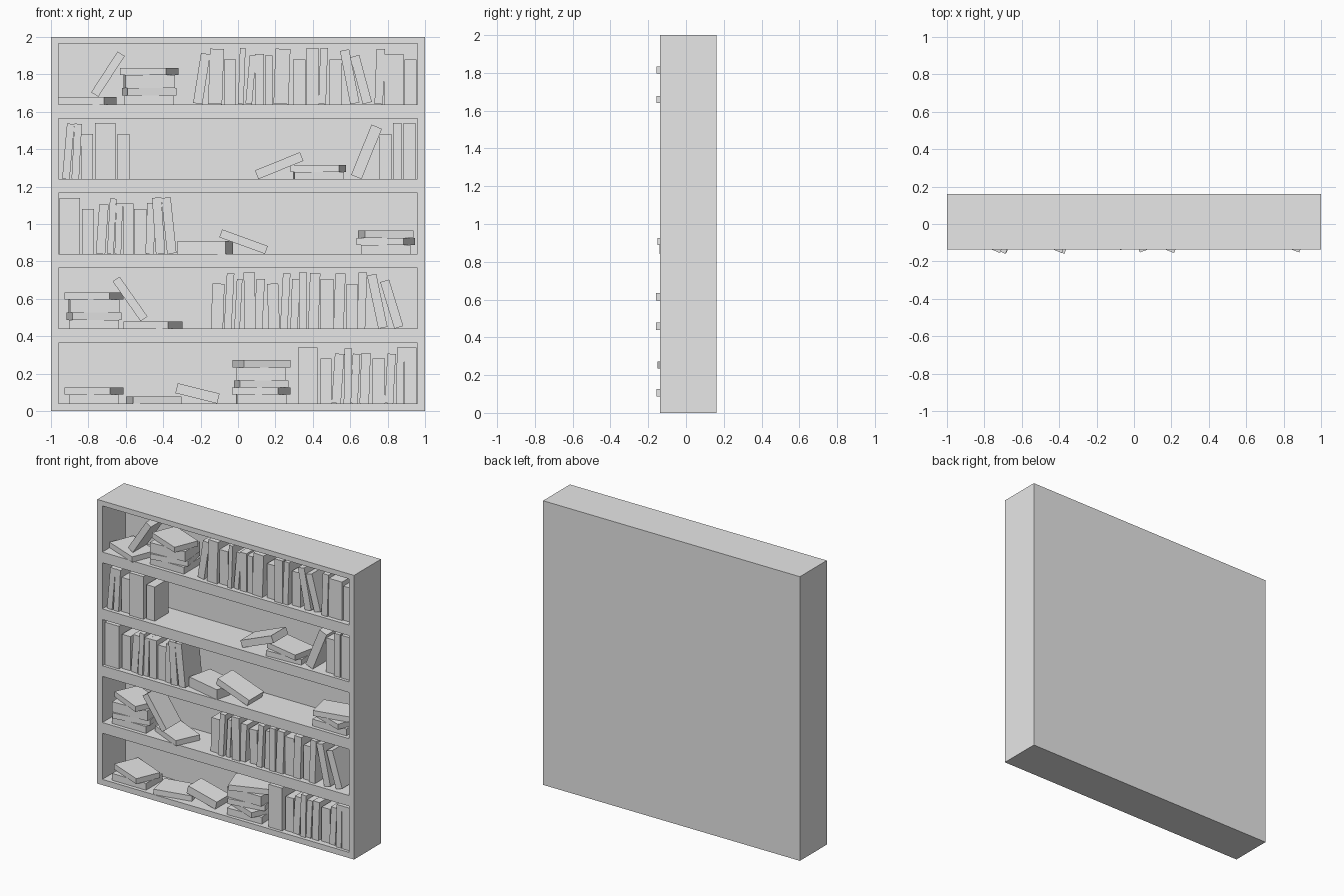
import bpy
import bmesh
from math import radians
from mathutils import Matrix, Vector

default_cube = bpy.data.objects.get("Cube")
if default_cube:
    bpy.data.objects.remove(default_cube, do_unlink=True)

FRONT, BACK = -0.1375, 0.1615
BOARD = 0.04
BOOK_Y = -0.022
COVER_RATIO = 0.63
FLOORS = [BOARD + 0.4 * level for level in range(5)]
OPENING = 0.325

grey = bpy.data.materials.new("plain_grey")
grey.use_nodes = True
grey.diffuse_color = (0.8, 0.8, 0.8, 1)
grey.node_tree.nodes["Principled BSDF"].inputs["Base Color"].default_value = grey.diffuse_color


def finish(bm, name):
    """Turn a bmesh into a flat shaded object."""
    bmesh.ops.recalc_face_normals(bm, faces=bm.faces)
    mesh = bpy.data.meshes.new(name)
    bm.to_mesh(mesh)
    bm.free()
    mesh.materials.append(grey)
    obj = bpy.data.objects.new(name, mesh)
    bpy.context.collection.objects.link(obj)
    return obj


def box(bm, size):
    matrix = Matrix.Diagonal((*size, 1))
    return bmesh.ops.create_cube(bm, size=1, matrix=matrix)["verts"]


def upright(name, floor, left, thick, height, lean=0):
    """Stand a book on a floor; positive lean tips its top towards +x."""
    bm = bmesh.new()
    verts = box(bm, (thick, height * COVER_RATIO, height))
    bmesh.ops.rotate(bm, verts=verts, matrix=Matrix.Rotation(radians(lean), 3, "Y"))
    lowest = min(v.co.z for v in verts)
    leftmost = min(v.co.x for v in verts)
    bmesh.ops.translate(bm, verts=verts, vec=(left - leftmost, BOOK_Y, floor - lowest))
    finish(bm, name)


def stack(name, floor, x, books):
    """Pile lying books, each given as thickness and turn."""
    for thick, turn in books:
        bm = bmesh.new()
        verts = box(bm, (0.265, 0.18, thick))
        bmesh.ops.rotate(bm, verts=verts, matrix=Matrix.Rotation(radians(turn), 3, "Z"))
        bmesh.ops.translate(bm, verts=verts, vec=(x, BOOK_Y, floor + thick / 2))
        finish(bm, name)
        floor += thick


# Bookcase: a block whose front is divided and pushed in for each opening
bm = bmesh.new()
verts = box(bm, (2, BACK - FRONT, 2))
bmesh.ops.translate(bm, verts=verts, vec=(0, (FRONT + BACK) / 2, 1))
cuts = [((side * (1 - BOARD), 0, 0), (1, 0, 0)) for side in (-1, 1)]
cuts += [((0, 0, z), (0, 0, 1)) for floor in FLOORS for z in (floor, floor + OPENING)]
for point, normal in cuts:
    bmesh.ops.bisect_plane(bm, geom=bm.verts[:] + bm.edges[:] + bm.faces[:],
                           plane_co=point, plane_no=normal)
openings = []
for face in bm.faces:
    centre = face.calc_center_median()
    in_bay = any(floor < centre.z < floor + OPENING for floor in FLOORS)
    if centre.y < FRONT + 0.001 and abs(centre.x) < 0.9 and in_bay:
        openings.append(face)
pushed = bmesh.ops.extrude_face_region(bm, geom=openings)["geom"]
bmesh.ops.delete(bm, geom=[f for f in openings if f.is_valid], context="FACES")
moved = [v for v in pushed if isinstance(v, bmesh.types.BMVert)]
bmesh.ops.translate(bm, verts=moved, vec=Vector((0, BACK - FRONT - BOARD, 0)))
bmesh.ops.dissolve_limit(bm, angle_limit=0.01, verts=bm.verts[:], edges=bm.edges[:])
finish(bm, "bookcase")

# Standing books by shelf: left edge, thickness, height, lean
bottom_row = [
    (.32, .065, .3), (.38, .045, .3), (.44, .06, .24), (.5, .05, .265, 4),
    (.565, .04, .295, 1), (.6, .04, .265, 3), (.65, .05, .27, 2), (.72, .065, .24),
    (.785, .045, .265, 3), (.845, .04, .3, 1), (.89, .065, .3),
]
second_row = [
    (-.145, .065, .24, 2), (-.075, .04, .295, 3), (-.02, .03, .265, 3),
    (.03, .06, .3, -1), (.085, .045, .265, 3), (.155, .06, .24, -2),
    (.225, .04, .295, 3), (.28, .04, .265, 2), (.325, .045, .3),
    (.375, .055, .295, 2), (.44, .07, .265), (.51, .055, .295, 2),
    (.58, .06, .24), (.635, .045, .3, 2), (.69, .05, .29, -12), (.76, .05, .26, -17),
]
middle_row = [
    (-.955, .07, .3), (-.885, .04, .3), (-.835, .065, .24), (-.76, .05, .265, 4),
    (-.7, .035, .295, 3), (-.66, .035, .27, 2), (-.615, .055, .27),
    (-.555, .065, .24), (-.495, .045, .27, 2), (-.46, .05, .3, -4), (-.41, .05, .3, -6),
]
fourth_row = [
    (-.94, .04, .295, 5), (-.89, .04, .295, 3), (-.84, .065, .24),
    (-.765, .07, .3), (-.7, .045, .3), (-.645, .065, .24),
    (.605, .06, .29, 22), (.755, .065, .24), (.83, .045, .3), (.885, .065, .3),
]
top_row = [
    (-.24, .05, .27, 9), (-.16, .075, .295, 2), (-.075, .065, .24), (0, .03, .3, 2),
    (.04, .035, .26, 5), (.09, .05, .27), (.145, .04, .26), (.19, .08, .295, 2),
    (.295, .065, .24), (.365, .065, .3), (.43, .04, .3, 2), (.49, .065, .24),
    (.545, .05, .29, -11), (.6, .05, .26, -15), (.73, .045, .295, 2),
    (.78, .105, .27), (.89, .065, .24),
]
rows = [bottom_row, second_row, middle_row, fourth_row, top_row]
for floor, row in zip(FLOORS, rows):
    for book in row:
        upright("standing_book", floor, *book)

# Toppled books: shelf, lift above it, left edge, thickness, height, lean
toppled = [
    (0, 0, -.335, .055, .23, -76),
    (1, .04, -.67, .045, .26, -35),
    (2, 0, -.1, .045, .26, -70),
    (3, 0, .09, .05, .26, 68),
    (4, .04, -.785, .045, .26, 33),
]
for shelf, lift, *book in toppled:
    upright("toppled_book", FLOORS[shelf] + lift, *book)

# Piles of lying books: shelf, centre, then thickness and turn from the bottom up
thin, medium, thick = .038, .048, .07
piles = [
    (0, -.77, [(medium, 0), (thin, -23)]),
    (0, -.45, [(thin, 12)]),
    (0, .125, [(medium, 2), (thin, -22), (thin, 10), (thick, 0), (thin, 20)]),
    (1, -.77, [(medium, 0), (thin, 10), (thick, 3), (thin, -25)]),
    (1, -.455, [(thin, -25)]),
    (2, -.175, [(thick, -13)]),
    (2, .79, [(medium, 0), (thin, -20), (thin, 12)]),
    (3, .43, [(thin, 3), (thin, -12)]),
    (4, -.805, [(thin, -22)]),
    (4, -.475, [(medium, 0), (thin, 10), (thick, 3), (thin, -22)]),
]
for shelf, x, books in piles:
    stack("lying_book", FLOORS[shelf], x, books)
